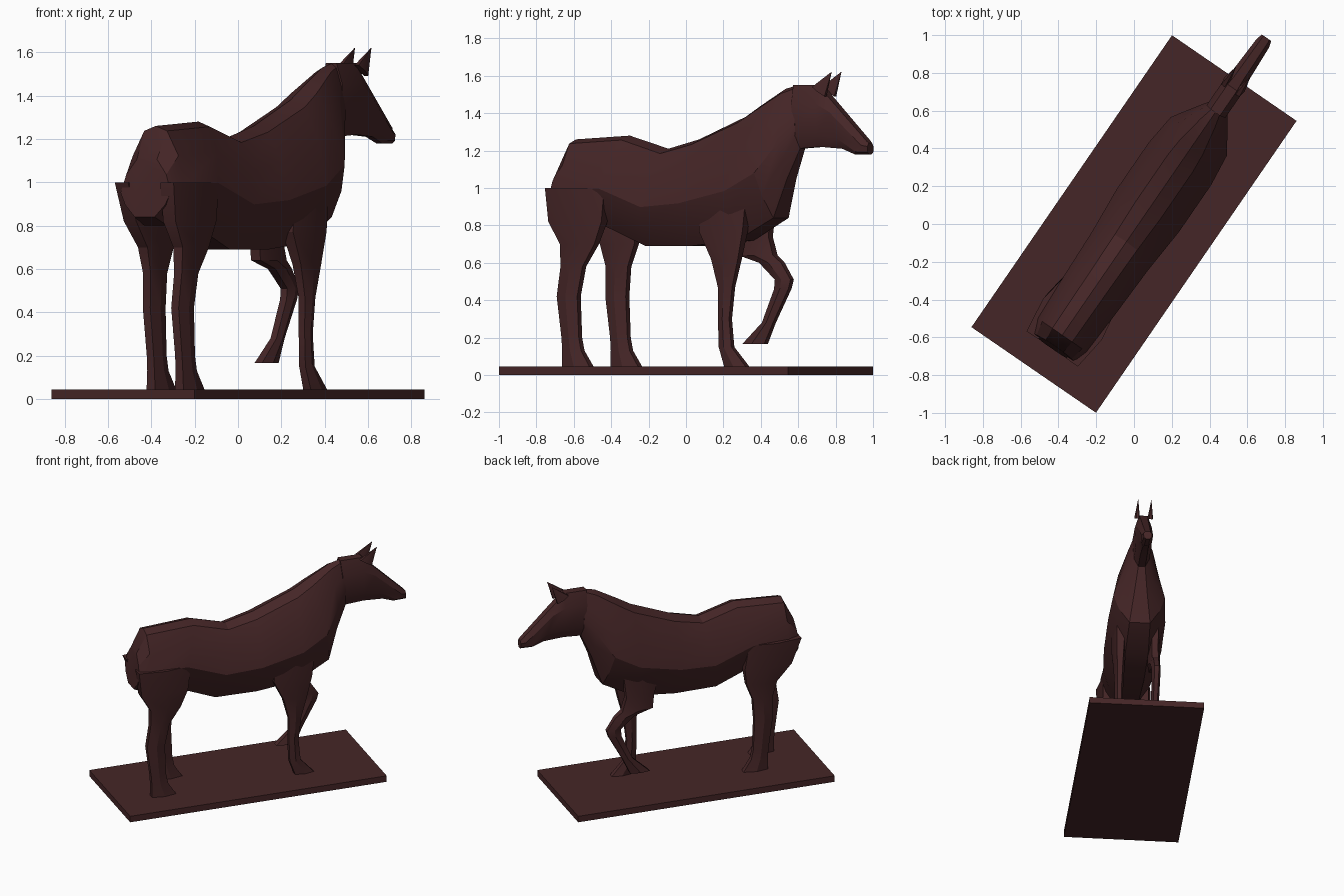
import bpy
import bmesh
from math import radians
from mathutils import Matrix

cube = bpy.data.objects.get("Cube")
if cube:
    bpy.data.objects.remove(cube)

# The whole statue stands diagonally: parts are built facing +x, then turned
TURN = Matrix.Rotation(radians(55.5), 4, "Z")
MIDLINE = -.02

# One dark brown covers everything
brown = bpy.data.materials.new("dark_brown")
brown.use_nodes = True
colour = (.06, .019, .02, 1)
brown.diffuse_color = colour
brown.node_tree.nodes["Principled BSDF"].inputs["Base Color"].default_value = colour


def mirrored(half):
    """Close a half ring of (side, height) points running from top to bottom."""
    return half + [(-side, height) for side, height in reversed(half) if side > 0]


# Cross-sections: ridged back, flat-topped head, leg with a narrow back edge
BODY_RING = mirrored([(0, 1), (.4, .95), (.8, .7), (1, .4), (.8, .2), (.4, 0)])
HEAD_RING = mirrored([(.5, 1), (1, .7), (.9, .2), (.4, 0)])
LEG_RING = mirrored([(.5, 1), (1, .5), (.6, 0)])


def finish(name, bm, smooth_angle):
    """Turn the part into place, store it as an object and shade it."""
    bmesh.ops.recalc_face_normals(bm, faces=bm.faces[:])
    bm.transform(TURN)
    mesh = bpy.data.meshes.new(name)
    bm.to_mesh(mesh)
    bm.free()
    mesh.materials.append(brown)
    obj = bpy.data.objects.new(name, mesh)
    bpy.context.collection.objects.link(obj)
    bpy.ops.object.select_all(action="DESELECT")
    obj.select_set(True)
    bpy.context.view_layer.objects.active = obj
    bpy.ops.object.shade_smooth_by_angle(angle=radians(smooth_angle))


def loft(name, ring, sections, centre, smooth_angle=25):
    """Skin rings, each given as (upper x, upper z, lower x, lower z, half width)."""
    bm = bmesh.new()
    loops = []
    for upper_x, upper_z, lower_x, lower_z, width in sections:
        loops.append([
            bm.verts.new((
                lower_x + (upper_x - lower_x) * height,
                centre + side * width,
                lower_z + (upper_z - lower_z) * height,
            ))
            for side, height in ring
        ])
    for near, far in zip(loops, loops[1:]):
        for i in range(len(ring)):
            # Index i - 1 wraps around the ring
            bm.faces.new((near[i - 1], near[i], far[i], far[i - 1]))
    bm.faces.new(loops[0])
    bm.faces.new(loops[-1])
    finish(name, bm, smooth_angle)


def leg(name, centre, stations, lead=0):
    """Level sections (x, z, depth); thickness follows depth, lead moves the lower leg on."""
    sections = []
    for x, z, depth in stations:
        x += lead * min(1, 2 - 2 * z)
        sections.append((x + depth / 2, z, x - depth / 2, z, .02 + depth / 9))
    loft(name, LEG_RING, sections, centre)


# Base slab
bm = bmesh.new()
slab_size = Matrix.Diagonal((1.875, .8, .045, 1))
slab_place = Matrix.Translation((0, 0, .0225))
bmesh.ops.create_cube(bm, size=1, matrix=slab_place @ slab_size)
finish("base", bm, 25)

# Torso and neck, from rump to throat
loft("body", BODY_RING, [
    (-.77, 1.12, -.79, .84, .14),
    (-.7, 1.26, -.7, .8, .16),
    (-.35, 1.28, -.5, .81, .17),
    (-.1, 1.21, -.2, .69, .18),
    (.1, 1.26, .1, .69, .2),
    (.4, 1.38, .4, .72, .2),
    (.5, 1.44, .63, .84, .18),
    (.66, 1.53, .7, 1.05, .11),
    (.74, 1.55, .77, 1.21, .06),
], MIDLINE)

# Head, from throat to muzzle
loft("head", HEAD_RING, [
    (.73, 1.55, .75, 1.21, .06),
    (.89, 1.55, .9, 1.22, .06),
    (.95, 1.49, 1.04, 1.21, .05),
    (1.2, 1.25, 1.12, 1.18, .04),
    (1.21, 1.24, 1.21, 1.18, .03),
], MIDLINE)

# Pricked ears, leaning forward
for name, side in (("left_ear", 1), ("right_ear", -1)):
    loft(name, LEG_RING, [
        (.95, 1.49, .87, 1.54, .02),
        (.99, 1.62, .988, 1.62, .001),
    ], MIDLINE + side * .046)

# Hind legs share one shape, the left one stepping ahead
hind_stations = [
    (-.6, 1, .38),
    (-.6, .82, .34),
    (-.59, .7, .22),
    (-.63, .58, .14),
    (-.66, .42, .13),
    (-.64, .2, .11),
    (-.63, .13, .12),
    (-.6, .04, .18),
]
leg("right_hind_leg", -.145, hind_stations)
leg("left_hind_leg", .11, hind_stations, lead=.14)

# Standing front leg
leg("right_front_leg", -.14, [
    (.36, .95, .28),
    (.34, .77, .28),
    (.36, .62, .17),
    (.36, .47, .09),
    (.35, .3, .07),
    (.36, .15, .08),
    (.43, .04, .14),
])

# Raised front leg, bent at the knee
leg("left_front_leg", .1, [
    (.37, .9, .26),
    (.38, .74, .2),
    (.4, .64, .22),
    (.49, .6, .14),
    (.57, .51, .1),
    (.56, .46, .09),
    (.47, .28, .07),
    (.38, .165, .14),
])
